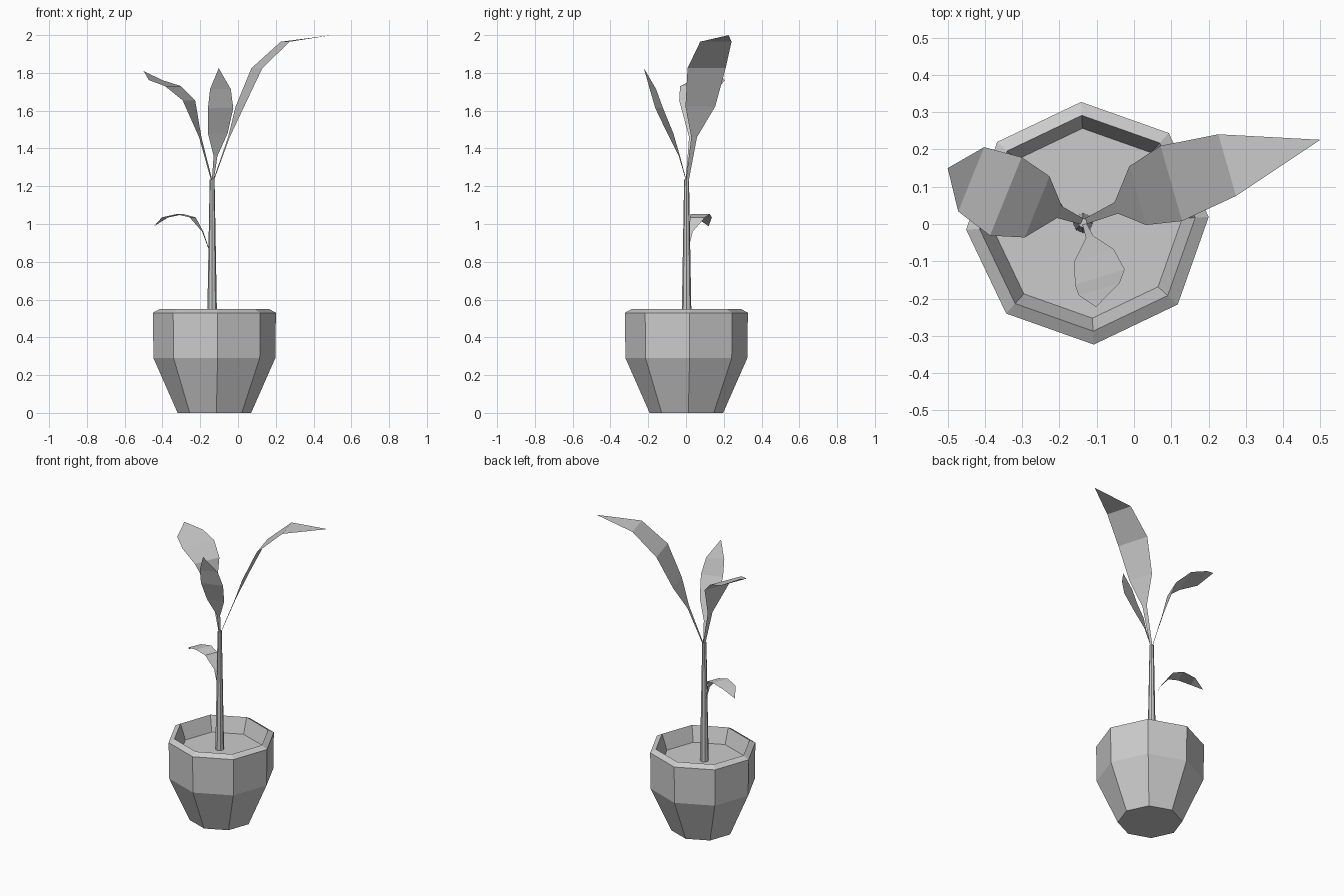
import bpy
import bmesh
import math
from mathutils import Vector

default_cube = bpy.data.objects.get("Cube")
if default_cube:
    bpy.data.objects.remove(default_cube, do_unlink=True)


def make_material(name, value):
    """Plain flat grey material."""
    mat = bpy.data.materials.new(name)
    mat.use_nodes = True
    colour = (value, value, value, 1)
    mat.diffuse_color = colour
    mat.node_tree.nodes["Principled BSDF"].inputs["Base Color"].default_value = colour
    return mat


grey = make_material("light_grey", 0.6)


def finish(name, bm):
    """Turn a bmesh into a flat shaded object."""
    mesh = bpy.data.meshes.new(name)
    bm.to_mesh(mesh)
    bm.free()
    mesh.materials.append(grey)
    obj = bpy.data.objects.new(name, mesh)
    bpy.context.collection.objects.link(obj)
    return obj


def lathe(name, profile, sides, centre, turn=0.0):
    """Revolve (radius, height) points into a closed low-poly solid."""
    bm = bmesh.new()
    rings = []
    for radius, height in profile:
        ring = []
        for i in range(sides):
            angle = turn + math.tau * i / sides
            ring.append(bm.verts.new((centre[0] + radius * math.cos(angle),
                                      centre[1] + radius * math.sin(angle),
                                      height)))
        rings.append(ring)
    for low, high in zip(rings, rings[1:]):
        for i in range(sides):
            j = (i + 1) % sides
            bm.faces.new((low[i], low[j], high[j], high[i]))
    bm.faces.new(list(reversed(rings[0])))
    bm.faces.new(rings[-1])
    return finish(name, bm)


# Relative blade width at each station from stalk to point
BLADE = (0.07, 0.15, 0.78, 1.0, 0.82)


def leaf(name, width, side_degrees, spine):
    """Sweep a flat blade along a spine, ending in a point."""
    bm = bmesh.new()
    angle = math.radians(side_degrees)
    side = Vector((math.cos(angle), math.sin(angle), 0))
    pairs = []
    for point, share in zip(spine, BLADE):
        offset = side * width * share / 2
        pairs.append((bm.verts.new(Vector(point) + offset),
                      bm.verts.new(Vector(point) - offset)))
    for (a, b), (c, d) in zip(pairs, pairs[1:]):
        bm.faces.new((a, b, d, c))
    tip = bm.verts.new(spine[-1])
    bm.faces.new((*pairs[-1], tip))
    # Upper surface faces the sky
    bm.normal_update()
    if sum(f.normal.z for f in bm.faces) < 0:
        bmesh.ops.reverse_faces(bm, faces=bm.faces[:])
    return finish(name, bm)


# Pot: tapered base, upright wall, sloping rim, inner wall and soil
lathe("pot",
      [(0.195, 0), (0.323, 0.29), (0.326, 0.53), (0.29, 0.55), (0.255, 0.45)],
      8, (-0.125, 0.002), math.radians(3))

# Stem
lathe("stem", [(0.027, 0.44), (0.013, 1.235)], 8, (-0.137, 0.003))

# Leaves
fork = (-0.135, 0.005, 1.215)
leaf("left_tall_leaf", 0.21, 106,
     [fork, (-0.048, 0.043, 1.46), (0.01, 0.076, 1.622),
      (0.1, 0.109, 1.825), (0.25, 0.158, 1.965), (0.5, 0.226, 2)])
leaf("right_leaf", 0.227, 68,
     [fork, (-0.2, 0.032, 1.46), (-0.26, 0.046, 1.655),
      (-0.344, 0.074, 1.73), (-0.437, 0.12, 1.762), (-0.5, 0.15, 1.81)])
leaf("front_leaf", 0.14, 17,
     [fork, (-0.119, -0.035, 1.36), (-0.107, -0.083, 1.48),
      (-0.092, -0.142, 1.613), (-0.093, -0.175, 1.714), (-0.102, -0.223, 1.825)])
leaf("lower_leaf", 0.11, 68,
     [(-0.148, 0.005, 0.85), (-0.187, 0.028, 0.96), (-0.24, 0.06, 1.035),
      (-0.307, 0.075, 1.052), (-0.386, 0.095, 1.035), (-0.445, 0.12, 0.988)])
